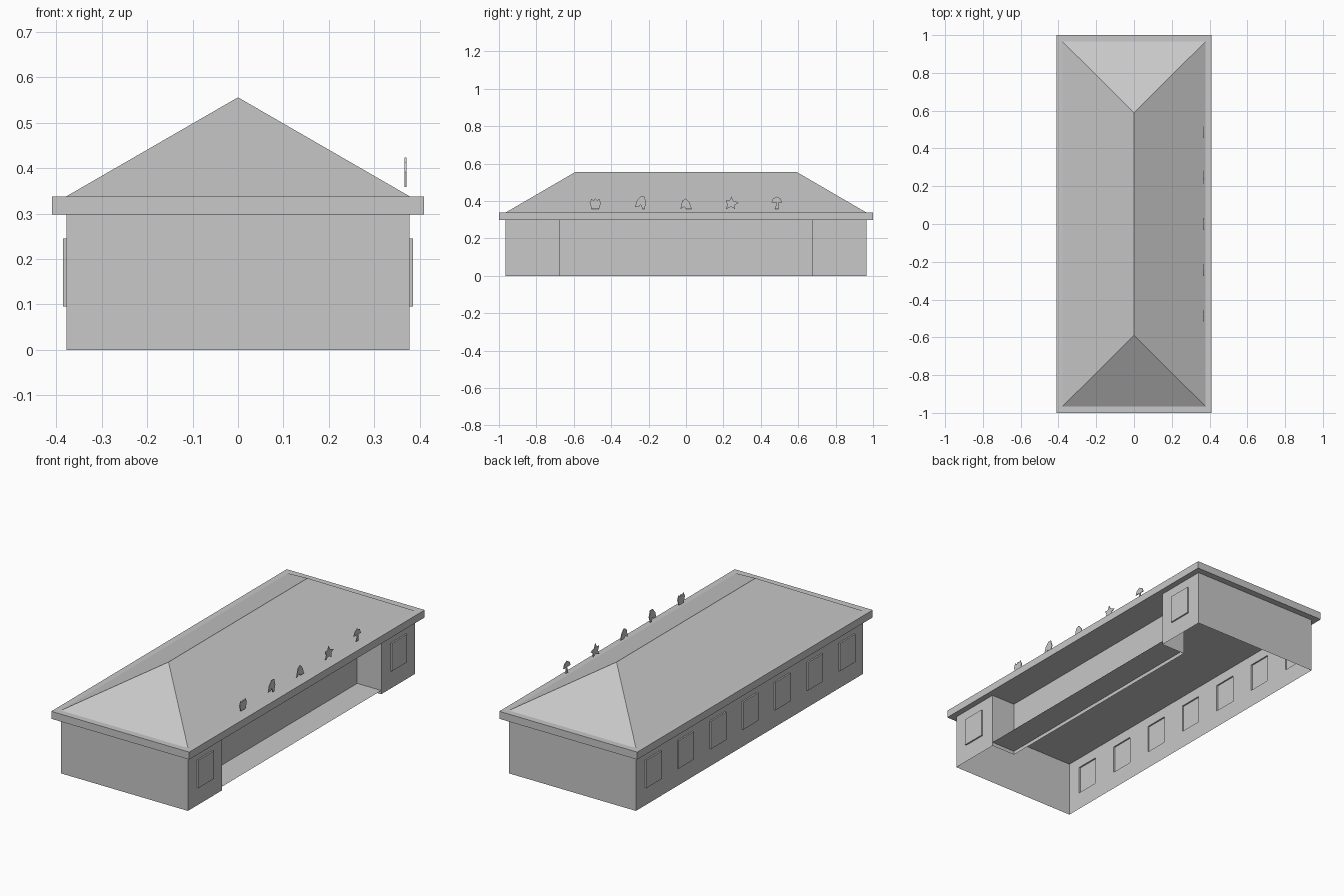
import bpy
import bmesh
from mathutils import Vector

cube = bpy.data.objects.get("Cube")
if cube:
    bpy.data.objects.remove(cube, do_unlink=True)

# Overall sizes
HALF_X, HALF_Y = 0.378, 0.965
EAVE_X, EAVE_Y = 0.41, 1.0
WALL_TOP, EAVE_TOP, RIDGE_Z = 0.298, 0.338, 0.556
RIDGE_Y = 0.59
PORCH_Y, PORCH_X, DECK_Z = 0.677, 0.235, 0.02
WIN_HALF, WIN_LOW, WIN_HIGH, WIN_OUT = 0.065, 0.095, 0.245, 0.008

grey = bpy.data.materials.new("plain_grey")
grey.use_nodes = True
GREY = (0.58, 0.58, 0.58, 1)
grey.diffuse_color = GREY
grey.node_tree.nodes["Principled BSDF"].inputs["Base Color"].default_value = GREY


def quad(bm, *points):
    bm.faces.new([bm.verts.new(p) for p in points])


def finish(name, bm):
    bmesh.ops.remove_doubles(bm, verts=bm.verts, dist=0.0001)
    mesh = bpy.data.meshes.new(name)
    bm.to_mesh(mesh)
    bm.free()
    mesh.materials.append(grey)
    obj = bpy.data.objects.new(name, mesh)
    bpy.context.collection.objects.link(obj)
    return obj


def add_window(name, a, b, out):
    """Shallow tray standing proud of the wall, open towards the inside."""
    bm = bmesh.new()
    rim = [a.to_3d(), b.to_3d(), b.to_3d(), a.to_3d()]
    for p, z in zip(rim, (WIN_LOW, WIN_LOW, WIN_HIGH, WIN_HIGH)):
        p.z = z
    front = [p + out.to_3d() * WIN_OUT for p in rim]
    quad(bm, *front)
    for i in range(4):
        j = (i + 1) % 4
        quad(bm, rim[i], rim[j], front[j], front[i])
    finish(name, bm)


def add_wall(name, start, end, windows=()):
    """Single-skin wall with openings; windows are distances along the wall."""
    a, b = Vector(start), Vector(end)
    run = (b - a).normalized()
    out = Vector((run.y, -run.x))
    cuts = [0.0, (b - a).length]
    for w in windows:
        cuts += [w - WIN_HALF, w + WIN_HALF]
    cuts.sort()
    heights = [0, WIN_LOW, WIN_HIGH, WALL_TOP] if windows else [0, WALL_TOP]
    bm = bmesh.new()
    for i in range(len(cuts) - 1):
        p, q = a + run * cuts[i], a + run * cuts[i + 1]
        for k in range(len(heights) - 1):
            if i % 2 == 1 and k == 1:
                add_window(f"{name}_window_{i // 2 + 1}", p, q, out)
                continue
            lo, hi = heights[k], heights[k + 1]
            quad(bm, (p.x, p.y, lo), (q.x, q.y, lo), (q.x, q.y, hi), (p.x, p.y, hi))
    finish(name, bm)


# Walls, following the outline with the porch recess on the +x side
wing = HALF_Y - PORCH_Y
add_wall("porch_side_front_wall", (HALF_X, -HALF_Y), (HALF_X, -PORCH_Y), [wing / 2])
add_wall("porch_front_end", (HALF_X, -PORCH_Y), (PORCH_X, -PORCH_Y))
add_wall("porch_inner_wall", (PORCH_X, -PORCH_Y), (PORCH_X, PORCH_Y))
add_wall("porch_back_end", (PORCH_X, PORCH_Y), (HALF_X, PORCH_Y))
add_wall("porch_side_back_wall", (HALF_X, PORCH_Y), (HALF_X, HALF_Y), [wing / 2])
add_wall("back_wall", (HALF_X, HALF_Y), (-HALF_X, HALF_Y))
add_wall("window_side_wall", (-HALF_X, HALF_Y), (-HALF_X, -HALF_Y),
         [HALF_Y + 0.274 * i for i in range(-3, 4)])
add_wall("front_wall", (-HALF_X, -HALF_Y), (HALF_X, -HALF_Y))

# Porch deck, a thin sheet
bm = bmesh.new()
quad(bm, (PORCH_X, -PORCH_Y, DECK_Z), (HALF_X, -PORCH_Y, DECK_Z),
     (HALF_X, PORCH_Y, DECK_Z), (PORCH_X, PORCH_Y, DECK_Z))
finish("porch_deck", bm)

# Eave slab
bm = bmesh.new()
bmesh.ops.create_cube(bm, size=1)
bmesh.ops.scale(bm, verts=bm.verts, vec=(2 * EAVE_X, 2 * EAVE_Y, EAVE_TOP - WALL_TOP))
bmesh.ops.translate(bm, verts=bm.verts, vec=(0, 0, (EAVE_TOP + WALL_TOP) / 2))
finish("eave_slab", bm)

# Hipped roof
bm = bmesh.new()
for s in (1, -1):
    ridge_a, ridge_b = (0, -RIDGE_Y * s, RIDGE_Z), (0, RIDGE_Y * s, RIDGE_Z)
    corner_a = (HALF_X * s, -HALF_Y * s, EAVE_TOP)
    corner_b = (HALF_X * s, HALF_Y * s, EAVE_TOP)
    corner_c = (-HALF_X * s, HALF_Y * s, EAVE_TOP)
    quad(bm, corner_a, corner_b, ridge_b, ridge_a)
    quad(bm, corner_b, corner_c, ridge_b)
finish("hipped_roof", bm)

# Row of thin cut-out ornaments above the porch, outlines in hundredths
ornaments = {
    "pot": [(-2, 0), (2, 0), (3, 3), (2, 5), (1, 4), (0, 5), (-1, 4), (-2, 5), (-3, 3)],
    "arch": [(-3, 1), (-1, 1), (0, 2), (1, 0), (2, 0), (3, 3), (2, 6), (0, 6), (-2, 4)],
    "peak": [(-3, 0), (-1, 1), (0, 0), (3, 0), (2, 3), (0, 5), (-2, 4)],
    "star": [(-3, 0), (0, 1), (2, 0), (2, 2), (4, 3), (1, 4), (0, 6), (-1, 4), (-3, 4), (-2, 2)],
    "tree": [(-1, 0), (1, 0), (1, 3), (3, 3), (2, 5), (0, 6), (-2, 5), (-3, 3), (0, 3)],
}
for i, (name, outline) in enumerate(ornaments.items()):
    bm = bmesh.new()
    y = 0.2425 * (i - 2)
    face = bm.faces.new([bm.verts.new((0.367, y + 0.01 * u, 0.358 + 0.011 * v))
                         for u, v in outline])
    grown = bmesh.ops.extrude_face_region(bm, geom=[face], use_keep_orig=True)
    bmesh.ops.translate(bm, vec=(0.004, 0, 0),
                        verts=[g for g in grown["geom"] if isinstance(g, bmesh.types.BMVert)])
    bmesh.ops.recalc_face_normals(bm, faces=bm.faces)
    finish(f"{name}_ornament", bm)
